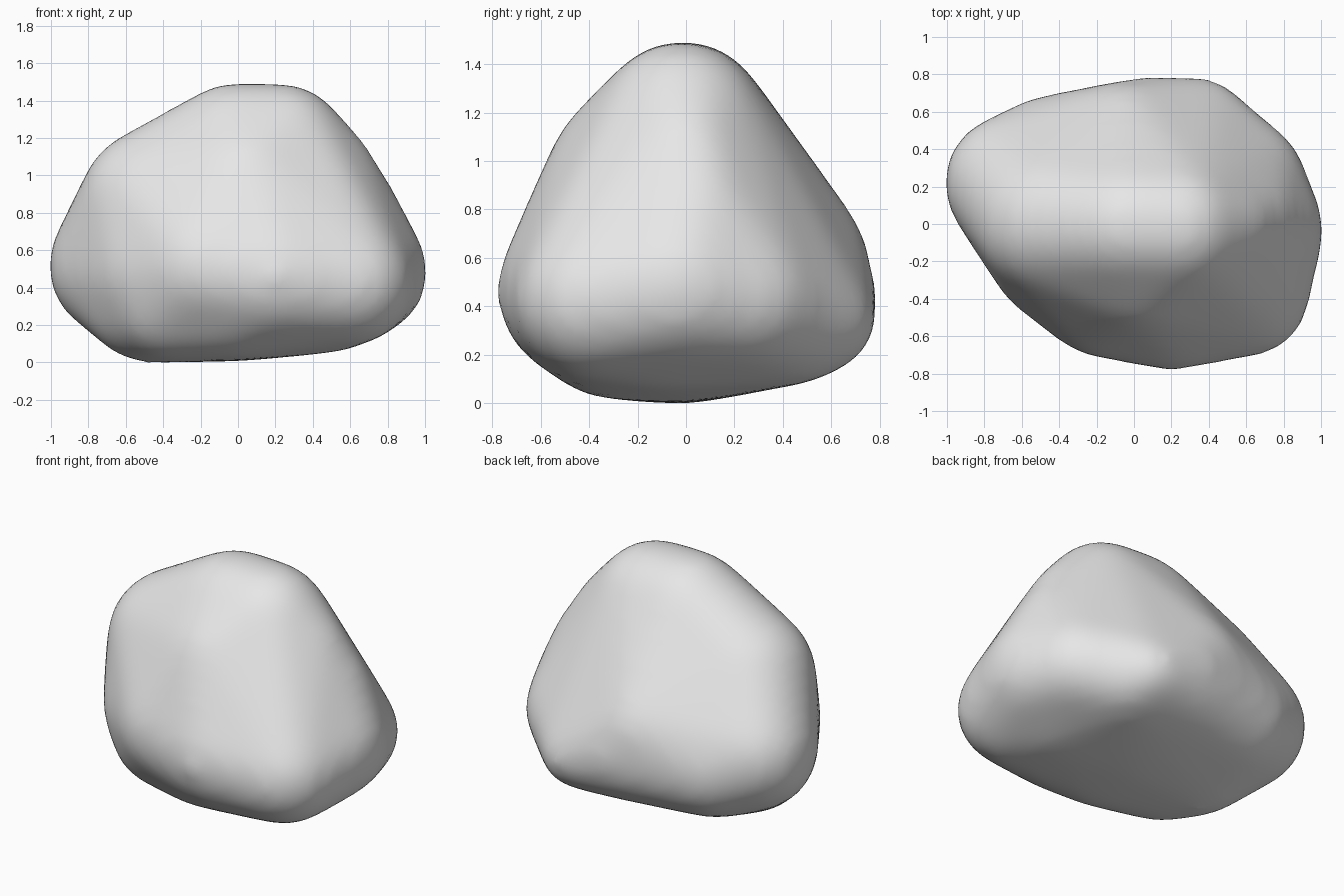
import bpy
import bmesh
from mathutils import Vector

default_cube = bpy.data.objects.get("Cube")
if default_cube:
    bpy.data.objects.remove(default_cube, do_unlink=True)

# Rounded masses that the stone is wrapped around: x, y, z, radius
MASSES = [
    (0.24, -0.02, 1.13, 0.33),   # peak
    (-0.02, -0.01, 1.135, 0.33),
    (-0.45, 0.01, 0.84, 0.38),   # shoulder
    (0.48, 0.0, 1.03, 0.22),     # ridge running down to the right end
    (0.62, 0.04, 0.8, 0.22),
    (0.05, -0.16, 0.88, 0.41),
    (-0.65, 0.22, 0.5, 0.35),    # left end
    (-0.48, 0.0, 0.32, 0.32),
    (-0.39, -0.15, 0.47, 0.365),
    (-0.37, -0.2, 0.31, 0.3),
    (-0.15, -0.34, 0.5, 0.36),   # front
    (0.2, -0.42, 0.45, 0.345),
    (0.61, -0.38, 0.41, 0.31),
    (0.68, -0.03, 0.47, 0.32),   # right end
    (0.62, 0.24, 0.42, 0.28),
    (0.4, 0.44, 0.35, 0.27),     # back
    (0.38, 0.59, 0.32, 0.175),
    (-0.05, 0.42, 0.56, 0.32),
    (0.08, 0.45, 0.42, 0.32),
    (-0.45, 0.35, 0.41, 0.32),
    (0.0, 0.0, 0.51, 0.5),       # underside
    (0.0, -0.3, 0.36, 0.34),
    (0.48, -0.1, 0.4, 0.345),
]

# Unit ball directions
ball = bmesh.new()
bmesh.ops.create_icosphere(ball, subdivisions=4, radius=1)
directions = [v.co.copy() for v in ball.verts]
ball.free()

# Hull around all the masses
bm = bmesh.new()
for x, y, z, radius in MASSES:
    for d in directions:
        bm.verts.new(Vector((x, y, z)) + d * radius)
bmesh.ops.convex_hull(bm, input=bm.verts[:], use_existing_faces=False)
bmesh.ops.delete(bm, geom=[v for v in bm.verts if not v.link_faces], context='VERTS')
bmesh.ops.recalc_face_normals(bm, faces=bm.faces[:])
mesh = bpy.data.meshes.new("stone_hull")
bm.to_mesh(mesh)
bm.free()
stone = bpy.data.objects.new("stone", mesh)
bpy.context.collection.objects.link(stone)

# Even out the surface, wear down the edges, restore the lost thickness
remesh = stone.modifiers.new("even_surface", 'REMESH')
remesh.mode = 'VOXEL'
remesh.voxel_size = 0.04
soften = stone.modifiers.new("soften", 'SMOOTH')
soften.factor = 0.5
soften.iterations = 28
swell = stone.modifiers.new("swell", 'DISPLACE')
swell.direction = 'NORMAL'
swell.mid_level = 0.0
swell.strength = 0.02
bpy.context.view_layer.update()
evaluated = stone.evaluated_get(bpy.context.evaluated_depsgraph_get())
final = bpy.data.meshes.new_from_object(evaluated)
stone.modifiers.clear()
stone.data = final
bpy.data.meshes.remove(mesh)
final.name = "stone"
final.shade_smooth()

# Set the stone down on the ground
lowest = min(v.co.z for v in final.vertices)
for v in final.vertices:
    v.co.z -= lowest

# Plain grey stone
grey = bpy.data.materials.new("stone_grey")
grey.use_nodes = True
colour = (0.8, 0.8, 0.8, 1.0)
grey.diffuse_color = colour
grey.node_tree.nodes["Principled BSDF"].inputs["Base Color"].default_value = colour
final.materials.clear()
final.materials.append(grey)
